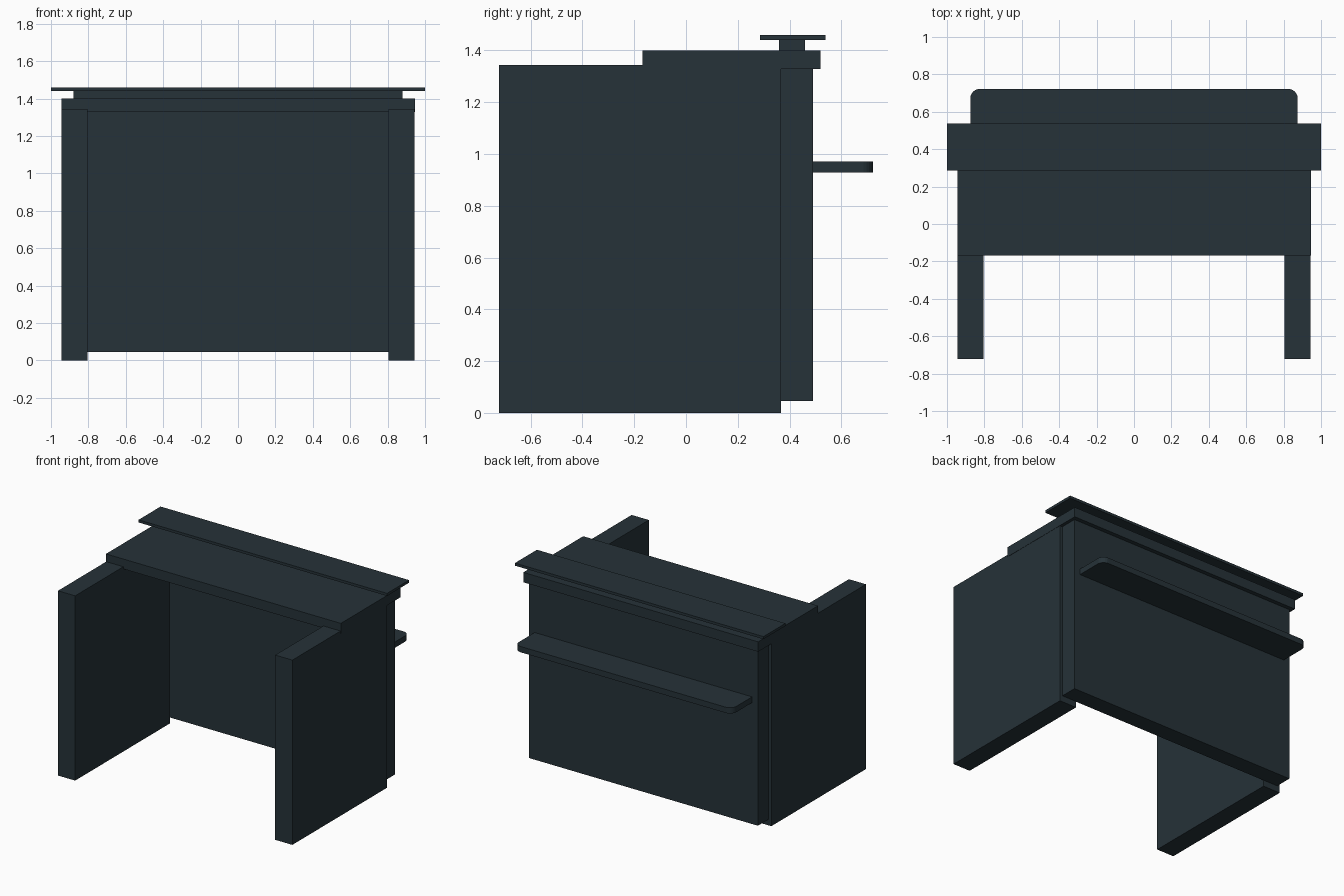
import bpy, bmesh

if "Cube" in bpy.data.objects:
    bpy.data.objects.remove(bpy.data.objects["Cube"])

mat = bpy.data.materials.new("dark slate")
mat.diffuse_color = (0.019, 0.032, 0.040, 1)
mat.use_nodes = True
mat.node_tree.nodes["Principled BSDF"].inputs["Base Color"].default_value = mat.diffuse_color


def box(name, x, y, z, round_back=0.0):
    """Axis-aligned box from (min, max) ranges, optionally with rounded rear corners."""
    bm = bmesh.new()
    bmesh.ops.create_cube(bm, size=1)
    for v in bm.verts:
        v.co = [r[0] if c < 0 else r[1] for c, r in zip(v.co, (x, y, z))]
    if round_back:
        edges = [e for e in bm.edges
                 if abs(e.verts[0].co.z - e.verts[1].co.z) > 1e-4
                 and e.verts[0].co.y > y[1] - 1e-4]
        bmesh.ops.bevel(bm, geom=edges, offset=round_back, segments=6,
                        profile=0.5, affect='EDGES')
    me = bpy.data.meshes.new(name)
    bm.to_mesh(me)
    bm.free()
    me.materials.append(mat)
    ob = bpy.data.objects.new(name, me)
    bpy.context.collection.objects.link(ob)
    return ob


# Side panels
box("left_side_panel", (-0.943, -0.805), (-0.722, 0.366), (0, 1.344))
box("right_side_panel", (0.805, 0.943), (-0.722, 0.366), (0, 1.344))

# Rear panel, slightly narrower and raised off the floor
box("rear_panel", (-0.922, 0.922), (0.364, 0.49), (0.045, 1.335))

# Counter slab, riser and upper ledge
box("counter_top", (-0.945, 0.945), (-0.168, 0.52), (1.328, 1.40))
box("ledge_riser", (-0.88, 0.88), (0.36, 0.46), (1.395, 1.445))
box("upper_ledge", (-1.0, 1.0), (0.285, 0.538), (1.441, 1.46))

# Customer-side shelf with rounded outer corners
box("rear_shelf", (-0.875, 0.875), (0.48, 0.722), (0.928, 0.97), round_back=0.05)
